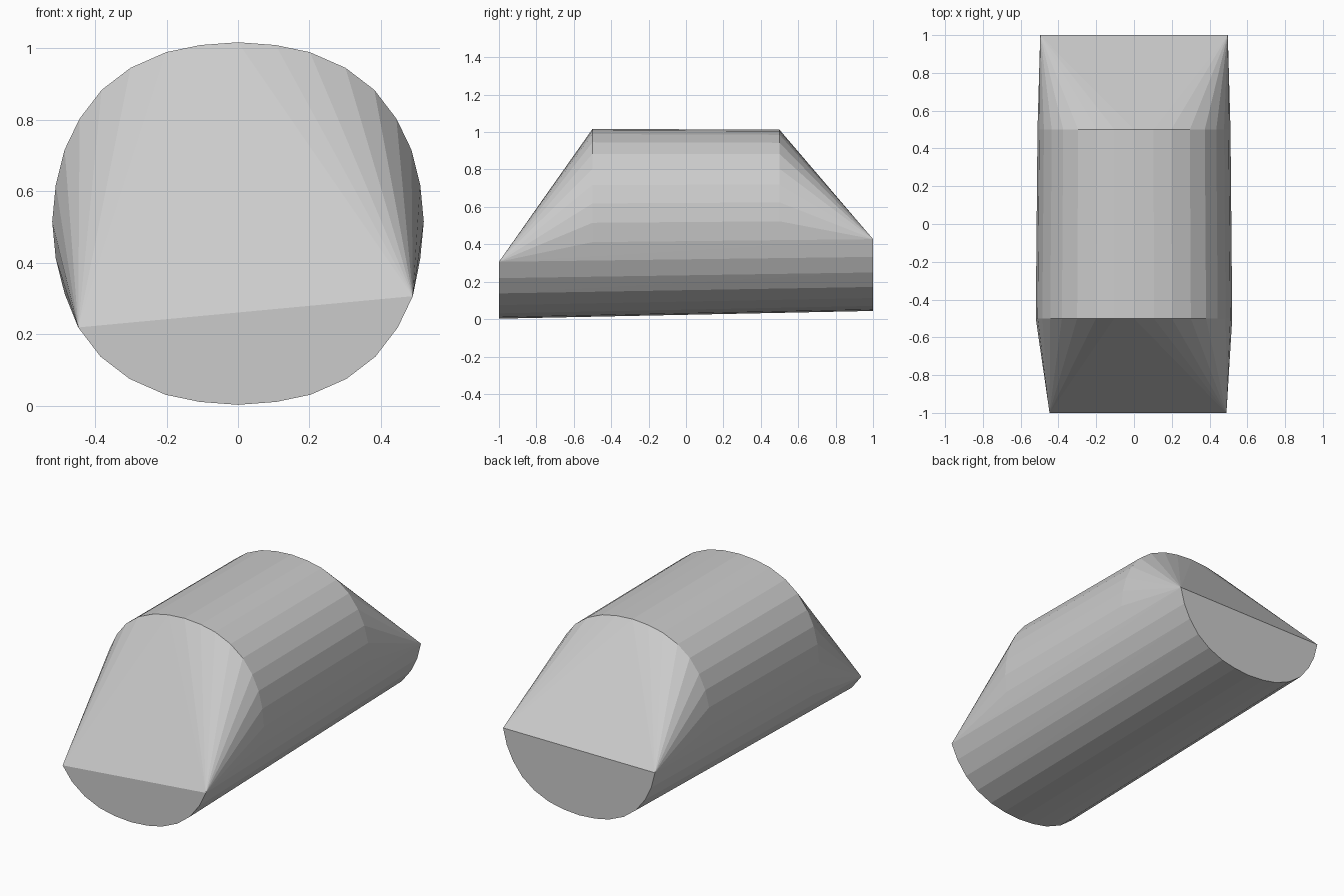
import bpy, bmesh

if "Cube" in bpy.data.objects:
    bpy.data.objects.remove(bpy.data.objects["Cube"])

# Quarter of the rounded cross-section, from top centre to the widest point (offsets from centre)
QUARTER = [(0, .505), (.106, .497), (.202, .477), (.302, .433), (.383, .371),
           (.445, .29), (.487, .203), (.512, .104), (.522, 0)]
HALF = QUARTER + [(x, -z) for x, z in reversed(QUARTER[:-1])]   # top to bottom, 17 points


def section(y, start_right=0, start_left=0):
    """Cross-section at y; points above the start index on each side are cut away."""
    t = (y + 1) / 2
    sx = 1.005 - .035 * t
    sz = 1.007 - .05 * t
    centre = .511 + .016 * t
    pts = [(x * sx, y, centre + z * sz) for x, z in HALF[start_right:]]
    pts += [(-x * sx, y, centre + z * sz) for x, z in HALF[max(start_left, 1):-1]]
    return pts


# Barrel body: two full middle sections, lower segments only at the ends
points = (section(-1, 10, 11) + section(-.5) + section(.5) + section(1, 9, 9))

bm = bmesh.new()
for p in points:
    bm.verts.new(p)
hull = bmesh.ops.convex_hull(bm, input=bm.verts[:])
loose = [v for v in bm.verts if not v.link_faces]
bmesh.ops.delete(bm, geom=loose, context='VERTS')
# Merge the flat end caps back into single faces
bmesh.ops.dissolve_limit(bm, angle_limit=.003, verts=bm.verts[:], edges=bm.edges[:])
bmesh.ops.recalc_face_normals(bm, faces=bm.faces[:])

mesh = bpy.data.meshes.new("barrel_body")
bm.to_mesh(mesh)
bm.free()
body = bpy.data.objects.new("barrel_body", mesh)
bpy.context.collection.objects.link(body)
